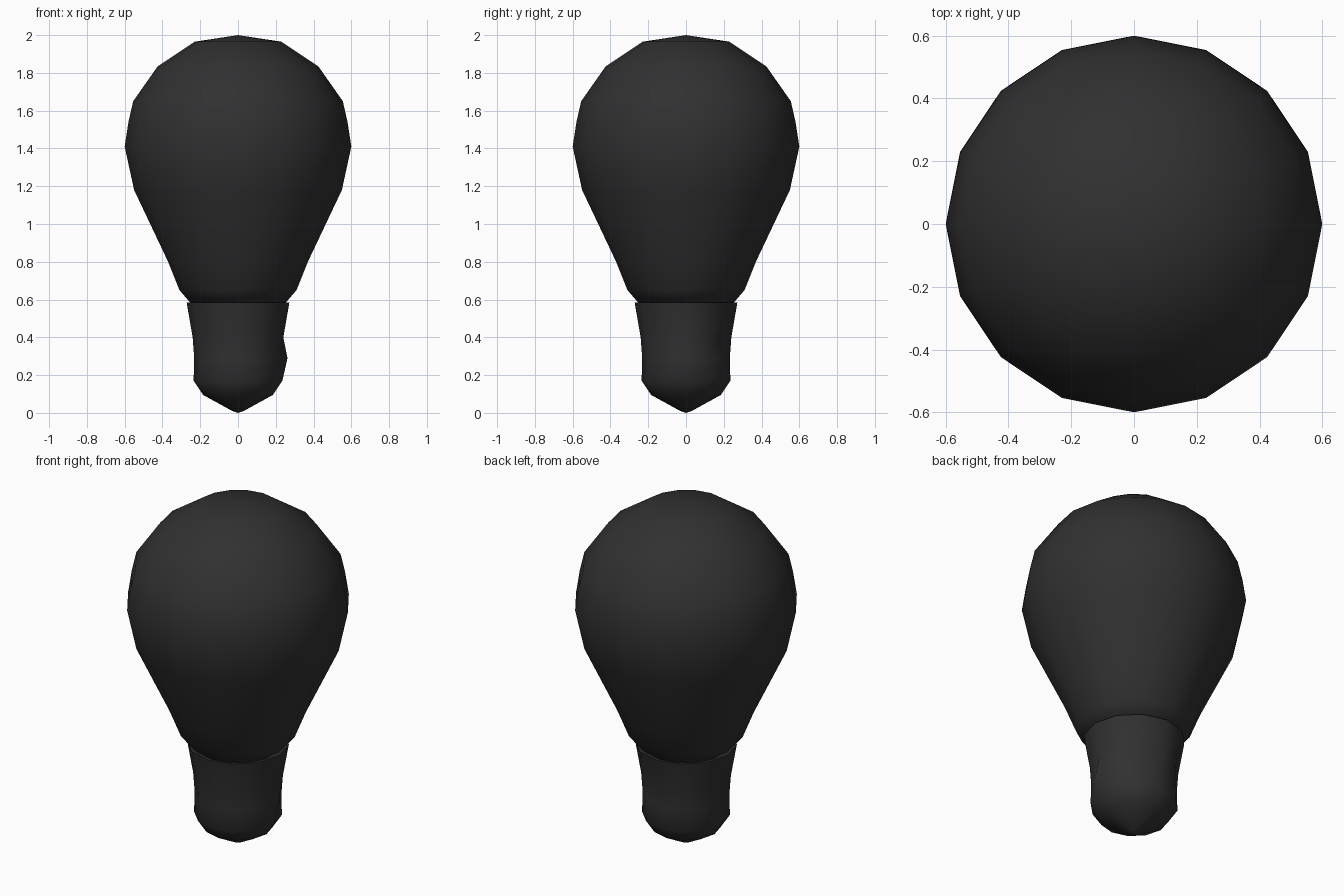
import bpy
import bmesh
from math import cos, sin, tau
from mathutils import Vector

if "Cube" in bpy.data.objects:
    bpy.data.objects.remove(bpy.data.objects["Cube"], do_unlink=True)

charcoal = bpy.data.materials.new("charcoal")
charcoal.use_nodes = True
charcoal.diffuse_color = (0.03, 0.03, 0.03, 1)
charcoal.node_tree.nodes["Principled BSDF"].inputs["Base Color"].default_value = (0.03, 0.03, 0.03, 1)


def lathe(name, profile, sides, tweak=None):
    """Turn a (radius, height) profile round z; zero radius makes a pole."""
    bm = bmesh.new()
    rings = []
    for r, z in profile:
        n = sides if r else 1
        rings.append([bm.verts.new((r * cos(tau * i / n), r * sin(tau * i / n), z))
                      for i in range(n)])
    for a, b in zip(rings, rings[1:]):
        for i in range(sides):
            j = (i + 1) % sides
            if len(a) == 1:
                bm.faces.new((a[0], b[j], b[i]))
            elif len(b) == 1:
                bm.faces.new((a[i], a[j], b[0]))
            else:
                bm.faces.new((a[i], a[j], b[j], b[i]))
    if tweak:
        tweak(rings)
    bmesh.ops.recalc_face_normals(bm, faces=bm.faces)
    mesh = bpy.data.meshes.new(name)
    bm.to_mesh(mesh)
    bm.free()
    mesh.materials.append(charcoal)
    obj = bpy.data.objects.new(name, mesh)
    bpy.context.collection.objects.link(obj)
    bpy.ops.object.select_all(action="DESELECT")
    obj.select_set(True)
    bpy.context.view_layer.objects.active = obj
    bpy.ops.object.shade_smooth_by_angle(angle=0.9)
    return obj


# Glass bulb: narrow neck widening into a rounded crown
lathe("glass_bulb", [(0, 0.57), (0.25, 0.58), (0.31, 0.65), (0.37, 0.8), (0.55, 1.18),
                     (0.6, 1.41), (0.58, 1.54), (0.555, 1.65), (0.425, 1.835),
                     (0.23, 1.965), (0, 2.0)], 16)


# Dents on the socket: a bump on the left side and a pinch at the back left
def dent(rings):
    rings[3][0].co += Vector((0.03, 0, 0))
    rings[4][2].co += Vector((-0.02, -0.03, 0))


# Socket: flared collar, short barrel and pointed contact
lathe("socket", [(0, 0), (0.03, 0.01), (0.185, 0.095), (0.235, 0.17), (0.232, 0.29),
                 (0.24, 0.4), (0.272, 0.585), (0, 0.575)], 12,
      lambda rings: dent(rings[1:]))
